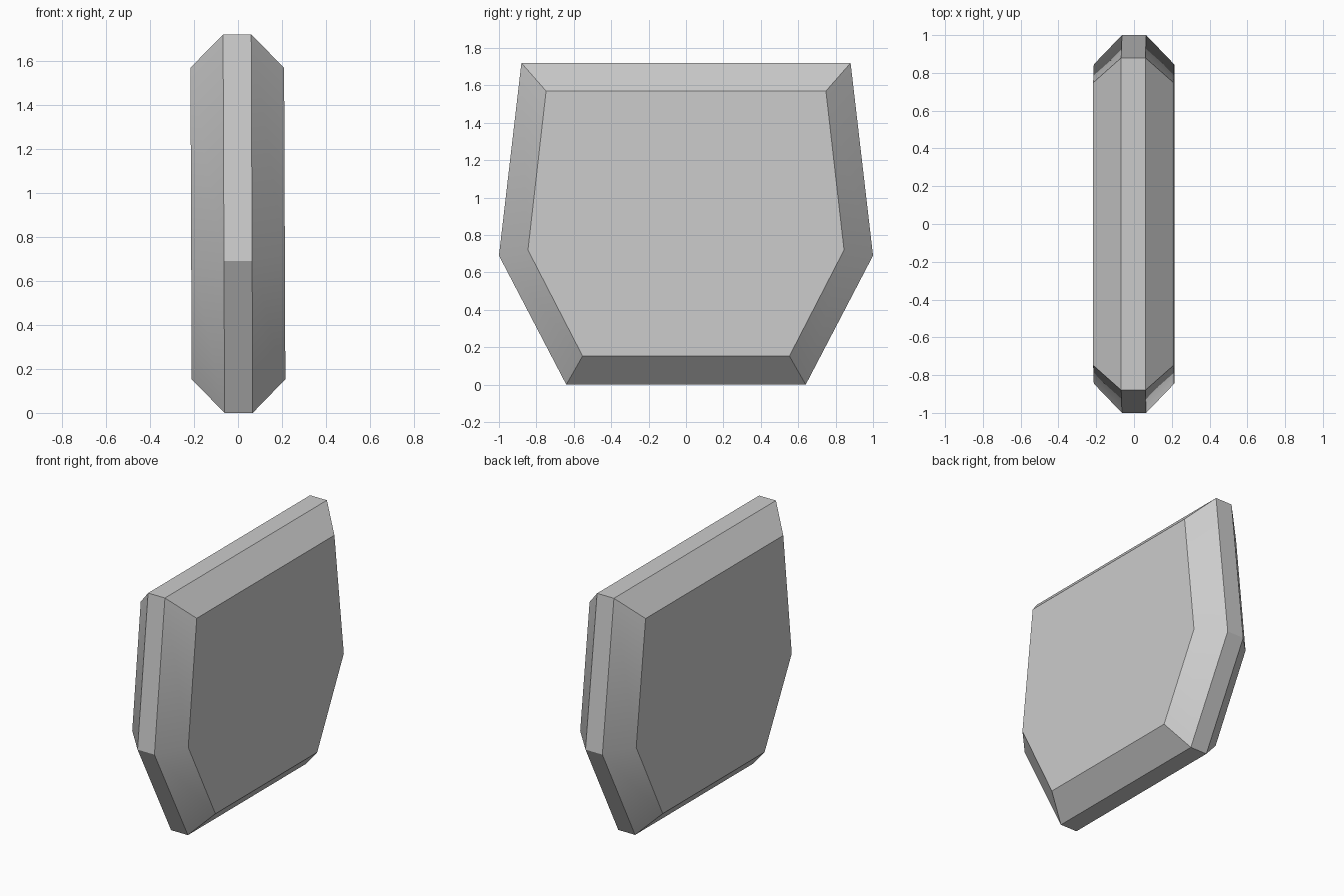
import bpy, bmesh, math

cube = bpy.data.objects.get("Cube")
if cube:
    bpy.data.objects.remove(cube, do_unlink=True)

# Plain grey material
grey = bpy.data.materials.new("plain_grey")
grey.use_nodes = True
colour = (0.6, 0.6, 0.6, 1)
grey.diffuse_color = colour
grey.node_tree.nodes["Principled BSDF"].inputs["Base Color"].default_value = colour

# Half outlines (y, z), from bottom to top
rim = [(0.64, 0), (1.0, 0.69), (0.88, 1.72)]
face = [(0.553, 0.153), (0.845, 0.72), (0.748, 1.57)]


def ring(bm, half, x):
    """Mirror a half outline into a closed ring, leaning very slightly."""
    points = half + [(-y, z) for y, z in reversed(half)]
    return [bm.verts.new((x + 0.003 - 0.004 * z, y, z)) for y, z in points]


# Slab: flat side, bevel, narrow rim, bevel, flat side
bm = bmesh.new()
rings = [ring(bm, half, x) for half, x in
         ((face, -0.213), (rim, -0.064), (rim, 0.064), (face, 0.213))]
for a, b in zip(rings, rings[1:]):
    for i in range(len(a)):
        j = (i + 1) % len(a)
        bm.faces.new((a[i], a[j], b[j], b[i]))
bm.faces.new(rings[0])
bm.faces.new(rings[-1])
bmesh.ops.recalc_face_normals(bm, faces=bm.faces)

mesh = bpy.data.meshes.new("bevelled_slab")
bm.to_mesh(mesh)
bm.free()
mesh.materials.append(grey)
slab = bpy.data.objects.new("bevelled_slab", mesh)
bpy.context.collection.objects.link(slab)

# Soft bends along the bevels, sharp edges elsewhere
bpy.context.view_layer.objects.active = slab
slab.select_set(True)
bpy.ops.object.shade_smooth_by_angle(angle=math.radians(30))
